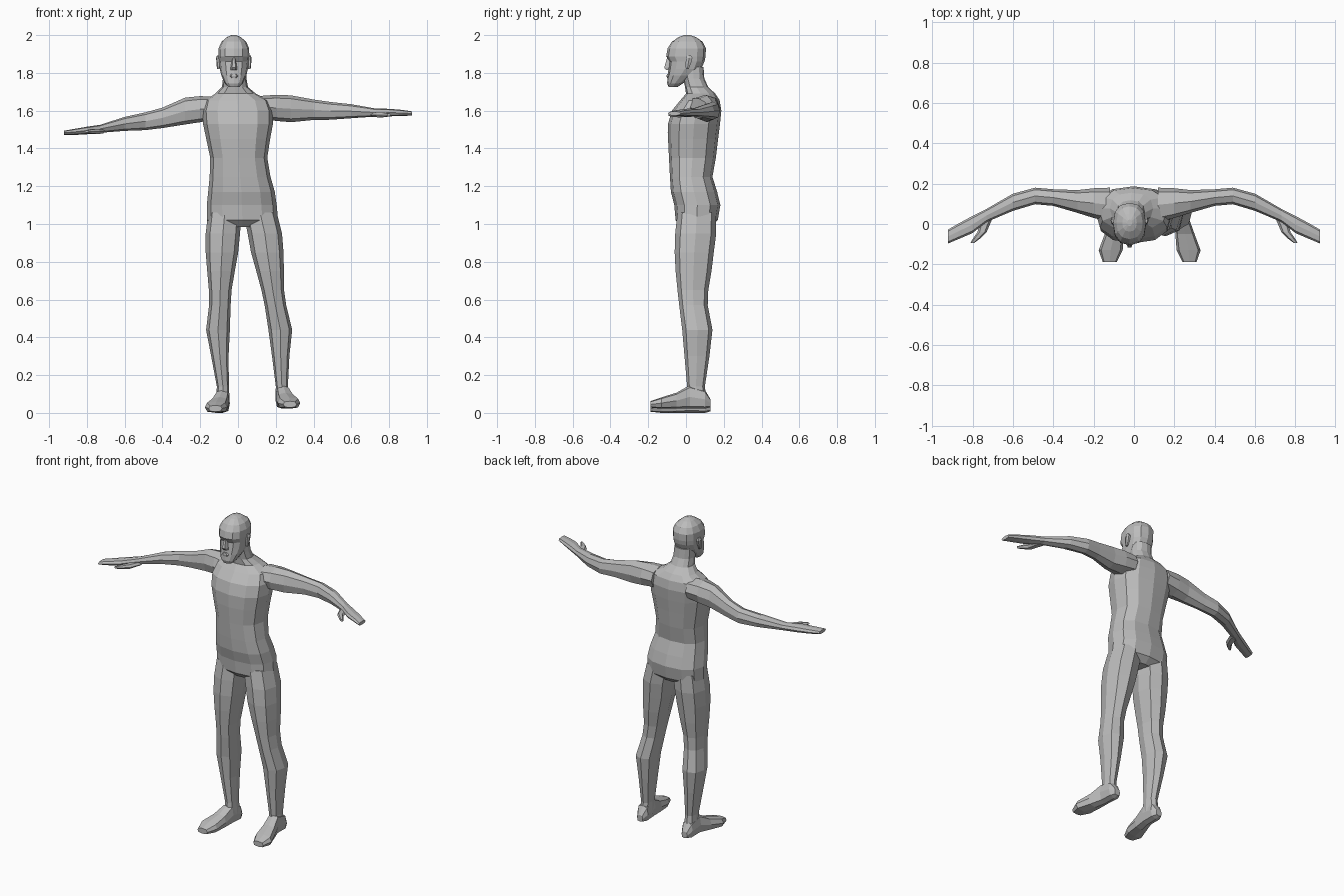
import bpy, bmesh, math
from mathutils import Vector

grey = bpy.data.materials.new("plain grey")
grey.diffuse_color = (0.5, 0.5, 0.5, 1)


def loft(name, rings, axis="z", n=8, p=2.4):
    """Skin rings (t, a0, a1, b0, b1): t along the axis, a and b bounds across it."""
    bm = bmesh.new()
    loops = []
    for t, a0, a1, b0, b1 in rings:
        loop = []
        for k in range(n):
            w = 2 * math.pi * k / n
            c, s = math.cos(w), math.sin(w)
            c = math.copysign(abs(c) ** (2 / p), c)
            s = math.copysign(abs(s) ** (2 / p), s)
            a = (a0 + a1) / 2 + c * (a1 - a0) / 2
            b = (b0 + b1) / 2 + s * (b1 - b0) / 2
            co = {"x": (t, a, b), "y": (a, t, b), "z": (a, b, t)}[axis]
            loop.append(bm.verts.new(co))
        loops.append(loop)
    for l0, l1 in zip(loops, loops[1:]):
        for k in range(n):
            j = (k + 1) % n
            bm.faces.new((l0[k], l0[j], l1[j], l1[k]))
    bm.faces.new(loops[0])
    bm.faces.new(loops[-1])
    bmesh.ops.recalc_face_normals(bm, faces=bm.faces)
    me = bpy.data.meshes.new(name)
    bm.to_mesh(me)
    bm.free()
    me.materials.append(grey)
    ob = bpy.data.objects.new(name, me)
    bpy.context.collection.objects.link(ob)
    return ob


# torso with trapezius and neck
loft("torso", [
    (0.985, -0.10, 0.15, -0.02, 0.13),
    (1.02, -0.165, 0.212, -0.055, 0.168),
    (1.10, -0.165, 0.205, -0.062, 0.182),
    (1.17, -0.158, 0.195, -0.08, 0.165),
    (1.25, -0.15, 0.172, -0.085, 0.14),
    (1.35, -0.147, 0.155, -0.09, 0.158),
    (1.45, -0.168, 0.17, -0.095, 0.17),
    (1.53, -0.185, 0.185, -0.095, 0.18),
    (1.60, -0.19, 0.185, -0.075, 0.187),
    (1.655, -0.175, 0.165, -0.03, 0.178),
    (1.69, -0.12, 0.095, 0.0, 0.155),
    (1.725, -0.085, 0.053, -0.005, 0.118),
    (1.77, -0.08, 0.045, -0.015, 0.097),
    (1.83, -0.08, 0.04, -0.02, 0.093)], n=12)

# head: half width and front/back bounds by height
HX = -0.022
head = [(1.725, .028, -.092, -.045), (1.745, .048, -.1, -.015), (1.785, .066, -.097, .04),
        (1.82, .074, -.093, .08), (1.86, .079, -.088, .098), (1.888, .082, -.105, .104),
        (1.93, .081, -.097, .105), (1.965, .065, -.075, .088), (1.99, .036, -.038, .052),
        (2.0, .012, -.01, .022)]
loft("head", [(z, HX - w, HX + w, y0, y1) for z, w, y0, y1 in head], n=12)

# nose and lips
loft("nose", [(1.815, HX - .018, HX + .018, -.108, -.07),
              (1.828, HX - .017, HX + .017, -.118, -.07),
              (1.88, HX - .008, HX + .008, -.102, -.07)], n=6)
loft("lips", [(1.772, HX - .014, HX + .014, -.102, -.08),
              (1.783, HX - .026, HX + .026, -.105, -.07),
              (1.795, HX - .014, HX + .014, -.102, -.08)], n=6)

for side, name in ((-1, "left"), (1, "right")):
    # ears
    ex = HX + side * 0.082
    loft(name + "_ear", [(1.82, ex - .007, ex + .007, -.002, .015),
                         (1.85, ex - .01, ex + .01, -.004, .028),
                         (1.88, ex - .012, ex + .012, -.002, .036),
                         (1.893, ex - .007, ex + .007, .005, .026)], n=6)

    # arm and hand: x, y bounds, centre height on each side, half thickness
    arm = [(.12, .01, .18, 1.613, 1.618, .06), (.20, .03, .177, 1.608, 1.615, .069),
           (.28, .055, .168, 1.598, 1.61, .071), (.40, .09, .172, 1.562, 1.605, .054),
           (.49, .098, .18, 1.544, 1.599, .047), (.60, .065, .15, 1.53, 1.597, .037),
           (.73, .01, .075, 1.504, 1.59, .021), (.80, -.045, .04, 1.495, 1.59, .02),
           (.87, -.075, .002, 1.487, 1.588, .016), (.922, -.097, -.028, 1.483, 1.585, .011)]
    rings = []
    for x, y0, y1, zl, zr, h in arm:
        z = zl if side < 0 else zr
        rings.append((side * x, y0, y1, z - h, z + h))
    loft(name + "_arm", rings, axis="x")
    tz = 1.49 if side < 0 else 1.578
    loft(name + "_thumb", [(y, side * x0, side * x1, tz - h, tz + h) for y, x0, x1, h in (
        (.03, .70, .76, .012), (-.04, .73, .775, .015),
        (-.07, .76, .797, .012), (-.093, .79, .81, .007))], axis="y", n=6)

    # leg: height, centre x on each side, half width, y bounds
    leg = [(1.06, -.07, .117, .088, -.045, .16), (.95, -.08, .142, .091, -.057, .16),
           (.85, -.085, .155, .086, -.06, .147), (.75, -.09, .17, .073, -.055, .135),
           (.65, -.094, .184, .06, -.045, .118), (.57, -.096, .198, .057, -.036, .115),
           (.44, -.106, .224, .063, -.02, .14), (.30, -.096, .226, .046, -.008, .124),
           (.14, -.08, .232, .032, .006, .1), (.06, -.08, .235, .036, .0, .11)]
    rings = []
    for z, xl, xr, w, y0, y1 in leg:
        x = xl if side < 0 else xr
        rings.append((z, x - w, x + w, y0, y1))
    loft(name + "_leg", rings)

    # foot, toes turned out; the right one stands slightly higher
    foot = [(.13, -.1, -.06, .008, .05), (.1, -.118, -.043, 0, .1), (.02, -.12, -.046, 0, .125),
            (-.05, -.145, -.05, 0, .085), (-.13, -.175, -.056, 0, .06),
            (-.188, -.155, -.085, .006, .04)]
    if side > 0:
        foot = [(y, .155 - x0, .155 - x1, z0 + .022, z1 + .022) for y, x0, x1, z0, z1 in foot]
    loft(name + "_foot", foot, axis="y", p=3)
